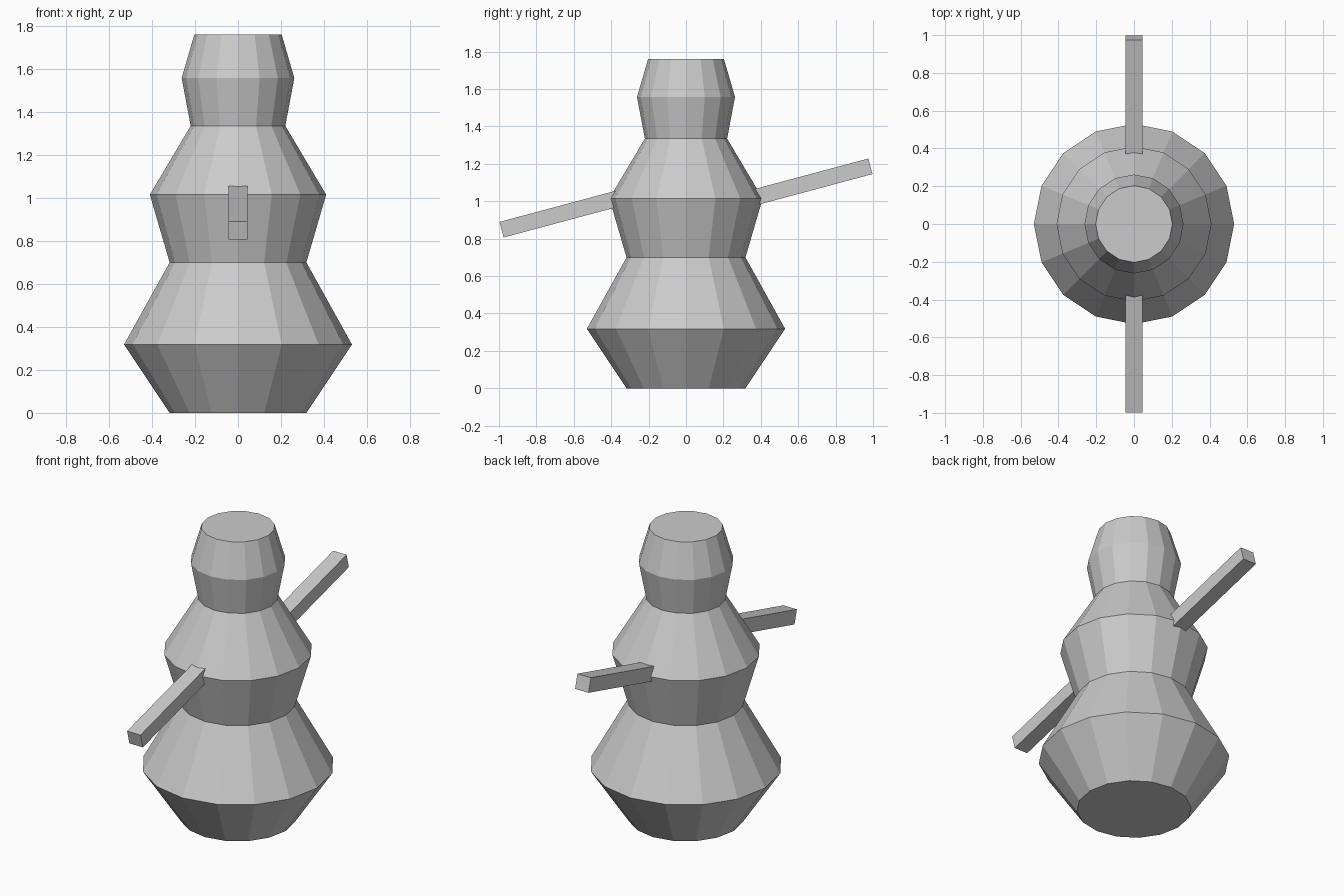
import bpy, bmesh, math

if "Cube" in bpy.data.objects:
    bpy.data.objects.remove(bpy.data.objects["Cube"])

SIDES = 16
# (radius, height) of each ring, bottom to top
PROFILE = [(0.318, 0), (0.53, 0.318), (0.318, 0.70), (0.41, 1.015),
           (0.22, 1.335), (0.262, 1.557), (0.203, 1.76)]


def add_object(name, bm):
    bmesh.ops.recalc_face_normals(bm, faces=bm.faces)
    mesh = bpy.data.meshes.new(name)
    bm.to_mesh(mesh)
    bm.free()
    obj = bpy.data.objects.new(name, mesh)
    bpy.context.collection.objects.link(obj)
    return obj


# Stacked faceted body and head
bm = bmesh.new()
rings = []
for r, z in PROFILE:
    angles = [2 * math.pi * i / SIDES for i in range(SIDES)]
    rings.append([bm.verts.new((r * math.cos(a), r * math.sin(a), z)) for a in angles])
for low, high in zip(rings, rings[1:]):
    for i in range(SIDES):
        j = (i + 1) % SIDES
        bm.faces.new((low[i], low[j], high[j], high[i]))
bm.faces.new(rings[0])
bm.faces.new(rings[-1])
add_object("snow_body", bm)


# Square stick arms, both tilted the same way and rooted inside the body
def add_arm(name, side, tip_z, length=0.72, thick=0.086, tilt=math.radians(15)):
    bm = bmesh.new()
    bmesh.ops.create_cube(bm, size=1)
    bmesh.ops.scale(bm, vec=(0.09, length, thick), verts=bm.verts)
    obj = add_object(name, bm)
    half = side * length / 2
    obj.location = (0, side * 0.986 - half * math.cos(tilt), tip_z - half * math.sin(tilt))
    obj.rotation_euler.x = tilt


add_arm("front_arm", -1, 0.848)
add_arm("back_arm", 1, 1.187)
